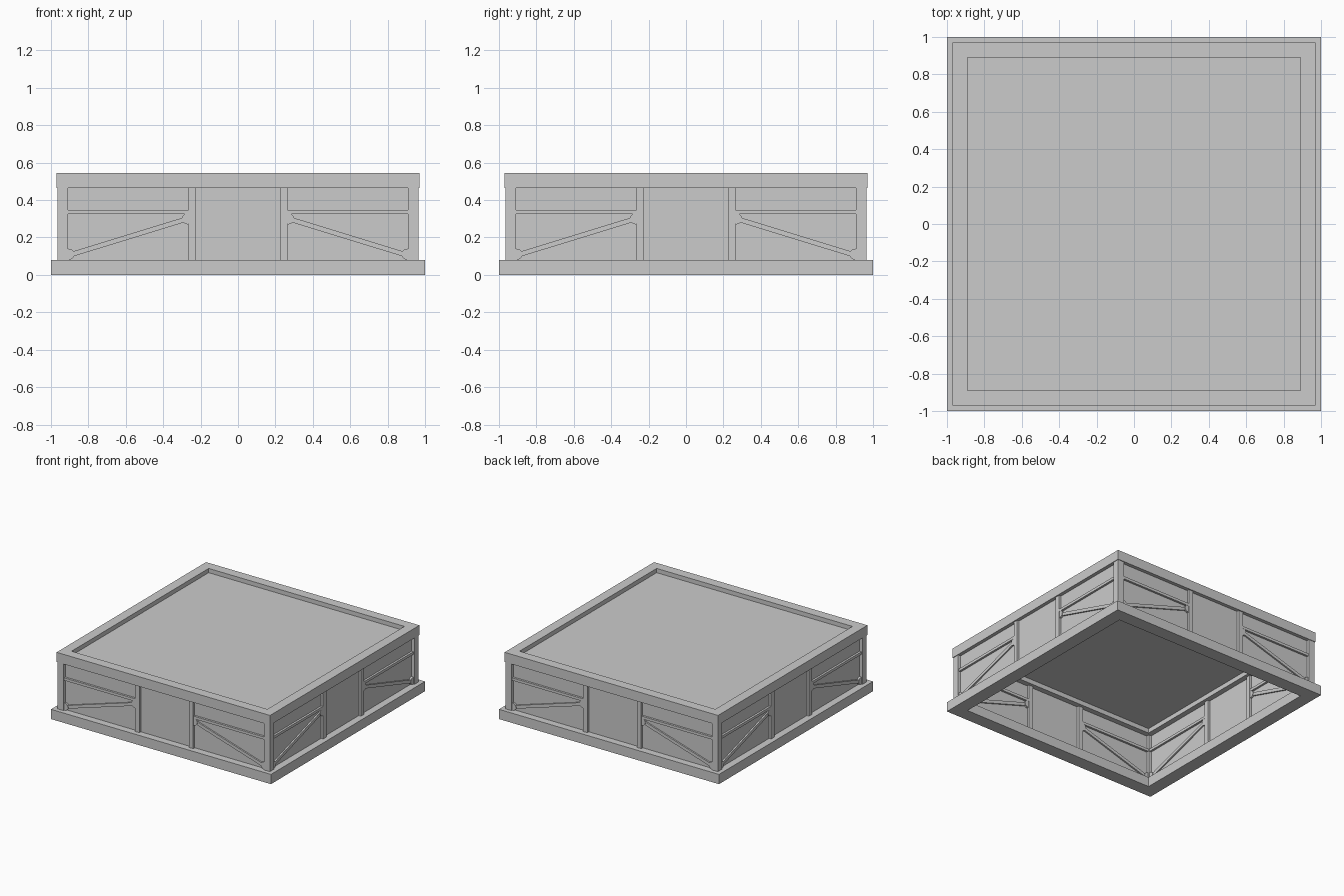
import bpy, bmesh
from math import pi, atan2, hypot
from mathutils import Matrix, Vector

if "Cube" in bpy.data.objects:
    bpy.data.objects.remove(bpy.data.objects["Cube"])


def finish(name, bm):
    bmesh.ops.recalc_face_normals(bm, faces=bm.faces)
    me = bpy.data.meshes.new(name)
    bm.to_mesh(me)
    bm.free()
    ob = bpy.data.objects.new(name, me)
    bpy.context.collection.objects.link(ob)
    return ob


def square_ring(name, outer, inner, z0, z1):
    """Mitred square frame swept round the four corners."""
    bm = bmesh.new()
    loops = []
    for sx, sy in ((1, 1), (-1, 1), (-1, -1), (1, -1)):
        loops.append([bm.verts.new((sx * r, sy * r, z))
                      for r, z in ((outer, z0), (outer, z1), (inner, z1), (inner, z0))])
    for i in range(4):
        a, b = loops[i], loops[(i + 1) % 4]
        for k in range(4):
            n = (k + 1) % 4
            bm.faces.new((a[k], a[n], b[n], b[k]))
    return finish(name, bm)


def box(bm, x0, x1, d0, d1, z0, z1):
    """Box on the front wall; d is distance outward from the centre."""
    size = Matrix.Diagonal((x1 - x0, d1 - d0, z1 - z0, 1))
    loc = Matrix.Translation(((x0 + x1) / 2, -(d0 + d1) / 2, (z0 + z1) / 2))
    bmesh.ops.create_cube(bm, size=1, matrix=loc @ size)


def disc(bm, x, z, radius, d0, d1):
    """Round joint lying flat on the front wall."""
    m = Matrix.Translation((x, -(d0 + d1) / 2, z)) @ Matrix.Rotation(pi / 2, 4, 'X')
    bmesh.ops.create_cone(bm, cap_ends=True, segments=12, radius1=radius,
                          radius2=radius, depth=d1 - d0, matrix=m)


def bar(bm, p, q, width, d0, d1):
    """Sloping bar from p to q (x, z) on the front wall."""
    dx, dz = q[0] - p[0], q[1] - p[1]
    m = (Matrix.Translation(((p[0] + q[0]) / 2, -(d0 + d1) / 2, (p[1] + q[1]) / 2))
         @ Matrix.Rotation(-atan2(dz, dx), 4, 'Y')
         @ Matrix.Diagonal((hypot(dx, dz), d1 - d0, width, 1)))
    bmesh.ops.create_cube(bm, size=1, matrix=m)


def four_sides(name, build):
    """Build a part on the front wall and repeat it on every side."""
    for i, side in enumerate(("front", "right", "back", "left")):
        bm = bmesh.new()
        build(bm)
        bm.transform(Matrix.Rotation(i * pi / 2, 4, 'Z'))
        finish(side + "_" + name, bm)


LOW, HIGH = 0.08, 0.465

# base and top frames
square_ring("base_frame", 1.0, 0.89, 0, LOW)
square_ring("top_frame", 0.97, 0.89, HIGH, 0.545)

# recessed roof panel
bm = bmesh.new()
box(bm, -0.895, 0.895, -0.895, 0.895, 0.503, 0.51)
finish("roof_panel", bm)

# corner posts
bm = bmesh.new()
for sx in (-1, 1):
    for sy in (-1, 1):
        cx, cy = sx * 0.9375, sy * 0.9375
        box(bm, cx - 0.0275, cx + 0.0275, cy - 0.0275, cy + 0.0275, LOW, HIGH)
finish("corner_posts", bm)


# thin wall panel in the middle of the frame depth
def panel(bm):
    box(bm, -0.92, 0.92, 0.934, 0.941, LOW, HIGH)


# inner pair of posts on each wall
def posts(bm):
    for s in (-1, 1):
        box(bm, s * 0.245 - 0.02, s * 0.245 + 0.02, 0.915, 0.96, LOW, HIGH)


# horizontal rail in each outer bay
def rails(bm):
    for s in (-1, 1):
        box(bm, s * 0.5875 - 0.325, s * 0.5875 + 0.325, 0.917, 0.958, 0.325, 0.347)


# sloping brace with round joints at both ends
def braces(bm):
    for s in (-1, 1):
        bar(bm, (s * 0.27, 0.3), (s * 0.905, 0.105), 0.026, 0.922, 0.953)
        disc(bm, s * 0.27, 0.3, 0.03, 0.918, 0.957)
        disc(bm, s * 0.905, 0.11, 0.03, 0.918, 0.957)


four_sides("wall_panel", panel)
four_sides("posts", posts)
four_sides("rails", rails)
four_sides("braces", braces)
